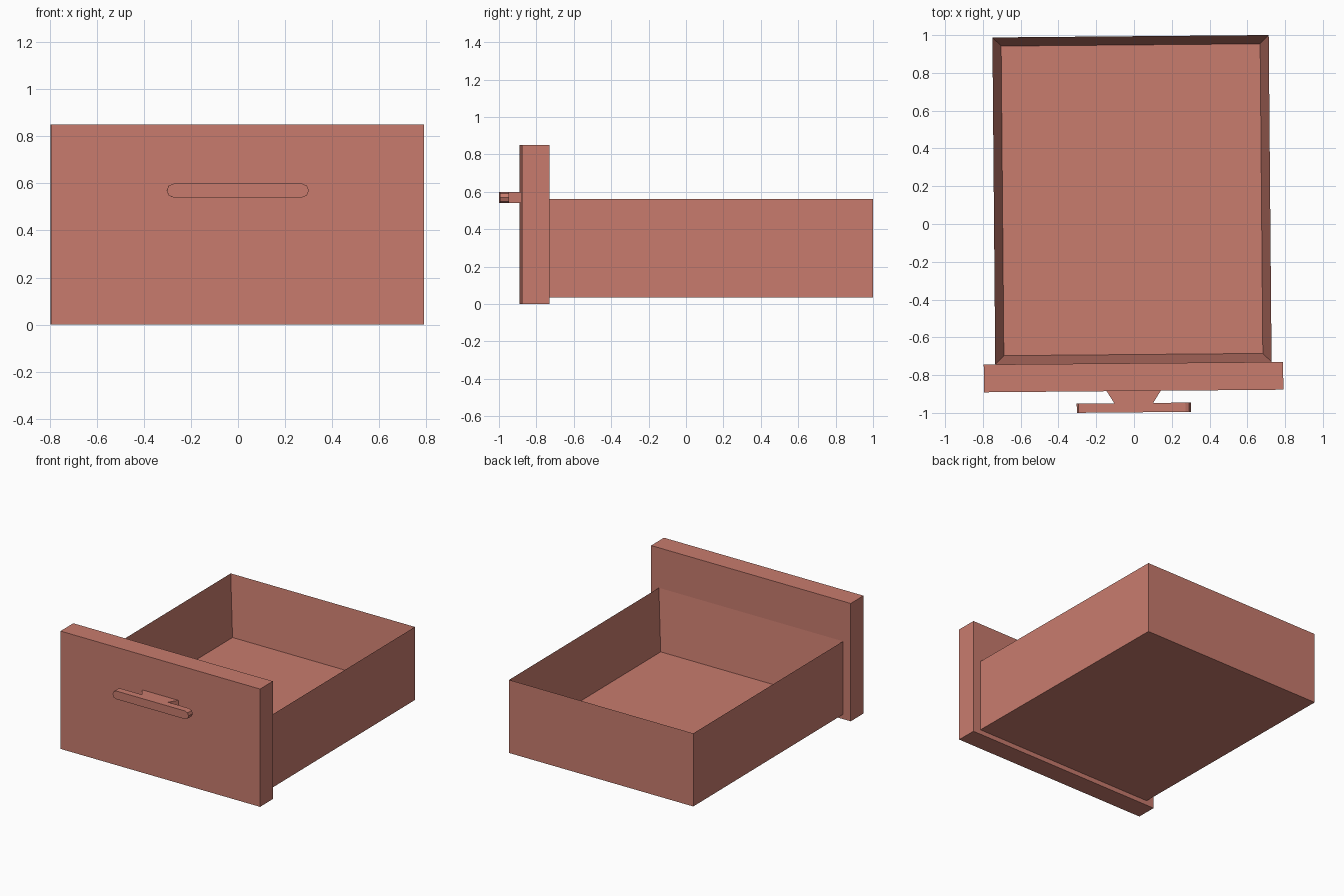
import bpy, bmesh, math
from mathutils import Matrix

if "Cube" in bpy.data.objects:
    bpy.data.objects.remove(bpy.data.objects["Cube"])

# The whole drawer is turned half a degree about the vertical axis
TURN = Matrix.Rotation(math.radians(0.5), 4, 'Z') @ Matrix.Translation((-0.0095, 0, 0))

mat = bpy.data.materials.new("painted_wood")
mat.diffuse_color = (0.58, 0.20, 0.155, 1)
mat.use_nodes = True
mat.node_tree.nodes["Principled BSDF"].inputs["Base Color"].default_value = mat.diffuse_color


def finish(name, bm):
    bmesh.ops.transform(bm, matrix=TURN, verts=bm.verts)
    bmesh.ops.recalc_face_normals(bm, faces=bm.faces)
    me = bpy.data.meshes.new(name)
    bm.to_mesh(me)
    bm.free()
    me.materials.append(mat)
    ob = bpy.data.objects.new(name, me)
    bpy.context.collection.objects.link(ob)


def prism(points, offset):
    """Extrude a closed flat outline along the offset vector."""
    bm = bmesh.new()
    face = bm.faces.new([bm.verts.new(p) for p in points])
    ext = bmesh.ops.extrude_face_region(bm, geom=[face], use_keep_orig=True)
    verts = [g for g in ext["geom"] if isinstance(g, bmesh.types.BMVert)]
    bmesh.ops.translate(bm, verts=verts, vec=offset)
    bmesh.ops.recalc_face_normals(bm, faces=bm.faces)
    return bm


def rect(hx, y0, y1, z):
    return [(-hx, y0, z), (hx, y0, z), (hx, y1, z), (-hx, y1, z)]


# Front panel
finish("front_panel", prism(rect(0.7925, -0.884, -0.737, 0), (0, 0, 0.851)))

# Open tray: inset the top face, then sink it to the floor
bm = prism(rect(0.7315, -0.737, 0.994, 0.034), (0, 0, 0.528))
top = max(bm.faces, key=lambda f: f.calc_center_median().z)
bmesh.ops.inset_region(bm, faces=[top], thickness=0.046, use_even_offset=True)
bmesh.ops.translate(bm, verts=top.verts[:], vec=(0, 0, -0.433))
finish("drawer_tray", bm)

# Handle bar with half-octagon ends
R, HALF, ZC = 0.0295, 0.2725, 0.5695
outline = []
for side, start in ((1, -90), (-1, 90)):
    for i in range(5):
        a = math.radians(start + 45 * i)
        outline.append((side * HALF + R * math.cos(a), -0.997, ZC + R * math.sin(a)))
finish("handle_bar", prism(outline, (0, 0.049, 0)))

# Flared stem joining the handle to the panel
stem = [(-0.143, -0.884, 0.541), (-0.103, -0.948, 0.541),
        (0.103, -0.948, 0.541), (0.143, -0.884, 0.541)]
finish("handle_stem", prism(stem, (0, 0, 0.057)))
